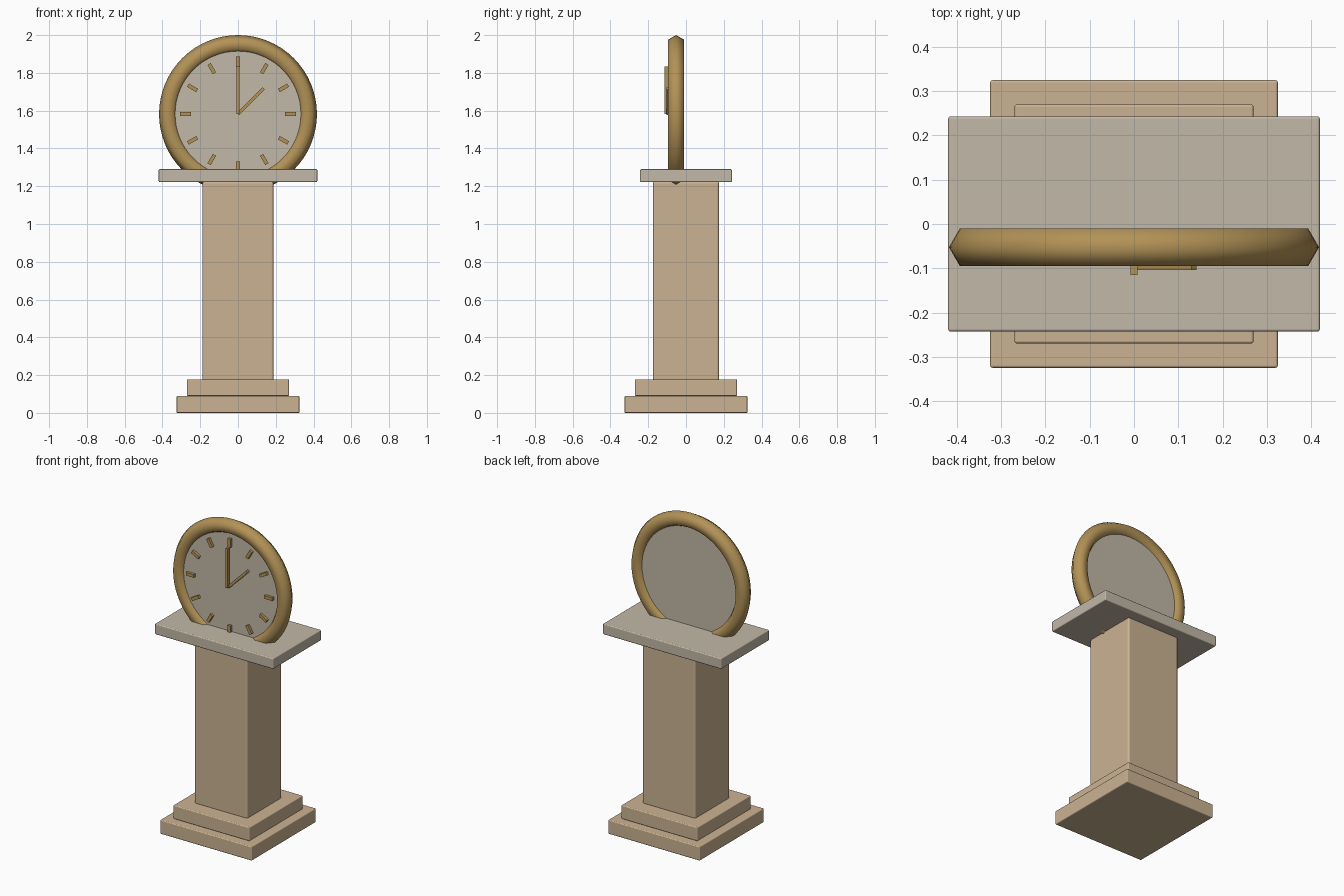
import bpy, math
from mathutils import Matrix

if "Cube" in bpy.data.objects:
    bpy.data.objects.remove(bpy.data.objects["Cube"])

CLOCK_Y, CLOCK_Z = -0.0525, 1.582


def material(name, rgb):
    m = bpy.data.materials.new(name)
    m.diffuse_color = (*rgb, 1)
    m.use_nodes = True
    m.node_tree.nodes["Principled BSDF"].inputs["Base Color"].default_value = m.diffuse_color
    return m


sandstone = material("sandstone", (0.60, 0.45, 0.29))
limestone = material("limestone", (0.54, 0.48, 0.385))
brass = material("brass", (0.45, 0.29, 0.095))


def box(name, mat, x, y, z, bevel=0.0, turn=0.0, pivot=None):
    """Box from (min, max) ranges, turned about the y axis through pivot."""
    bpy.ops.mesh.primitive_cube_add(size=1)
    ob = bpy.context.object
    ob.name = name
    size = [r[1] - r[0] for r in (x, y, z)]
    mid = [(r[0] + r[1]) / 2 for r in (x, y, z)]
    mesh_fit = Matrix.Translation(mid) @ Matrix.Diagonal((*size, 1))
    ob.data.transform(mesh_fit)
    if pivot:
        ob.data.transform(Matrix.Rotation(turn, 4, 'Y'))
        ob.location = pivot
    ob.data.materials.append(mat)
    if bevel:
        bpy.ops.object.shade_smooth_by_angle(angle=math.radians(40))
        mod = ob.modifiers.new("soft_edges", 'BEVEL')
        mod.width, mod.segments, mod.harden_normals = bevel, 3, True
    return ob


def block(name, mat, hx, hy, z0, z1, bevel):
    return box(name, mat, (-hx, hx), (-hy, hy), (z0, z1), bevel)


# Stepped base, shaft and top slab
block("lower_plinth", sandstone, 0.325, 0.325, 0.0, 0.09, 0.006)
block("upper_plinth", sandstone, 0.27, 0.27, 0.09, 0.178, 0.006)
block("pillar", sandstone, 0.188, 0.175, 0.17, 1.225, 0.012)
block("top_slab", limestone, 0.42, 0.243, 1.222, 1.29, 0.006)

# Six-sided brass rim, sunk through the slab
bpy.ops.mesh.primitive_torus_add(
    major_radius=0.369, minor_radius=0.049, major_segments=64, minor_segments=6,
    location=(0, CLOCK_Y, CLOCK_Z), rotation=(math.pi / 2, 0, 0))
rim = bpy.context.object
rim.name = "clock_rim"
rim.data.materials.append(brass)
bpy.ops.object.shade_smooth()

# Dial
bpy.ops.mesh.primitive_cylinder_add(
    vertices=64, radius=0.345, depth=0.045,
    location=(0, CLOCK_Y, CLOCK_Z), rotation=(math.pi / 2, 0, 0))
dial = bpy.context.object
dial.name = "clock_dial"
dial.data.materials.append(limestone)
bpy.ops.object.shade_smooth_by_angle(angle=math.radians(30))

# Hour marks and hands, drawn upright then turned about the dial centre
centre = (0, 0, CLOCK_Z)
for i in range(12):
    box(f"hour_mark_{i + 1}", brass, (-0.01, 0.01), (-0.092, -0.07),
        (0.25, 0.306), turn=math.radians(30 * (i + 1)), pivot=centre)
box("minute_hand", brass, (-0.0075, 0.0075), (-0.115, -0.095), (0, 0.253),
    pivot=centre)
box("hour_hand", brass, (-0.008, 0.008), (-0.104, -0.085), (0, 0.192),
    turn=math.radians(45), pivot=centre)
